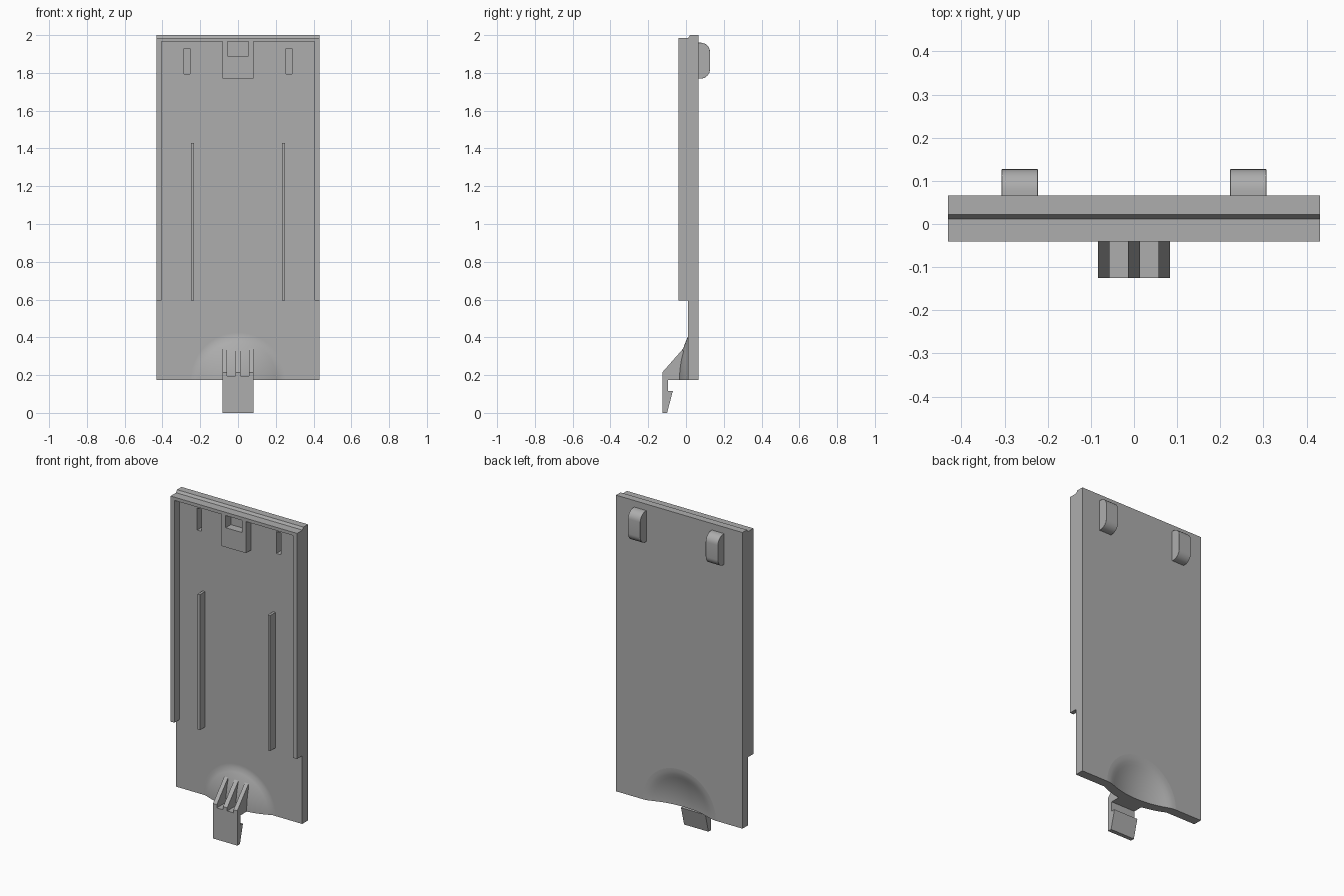
import bpy, bmesh, math
from mathutils import Vector

if "Cube" in bpy.data.objects:
    bpy.data.objects.remove(bpy.data.objects["Cube"], do_unlink=True)

grey = bpy.data.materials.new("grey plastic")
grey.use_nodes = True
colour = (0.42, 0.42, 0.42, 1)
grey.diffuse_color = colour
grey.node_tree.nodes["Principled BSDF"].inputs["Base Color"].default_value = colour

FRONT, BACK, RIM = 0.01, 0.066, -0.041   # depths of the panel and its rim
HALF, BOTTOM = 0.431, 0.175
DOME_R, NOTCH_R, STEPS = 0.228, 0.25, 40


def finish(bm, name, smooth=False):
    bmesh.ops.recalc_face_normals(bm, faces=bm.faces)
    mesh = bpy.data.meshes.new(name)
    bm.to_mesh(mesh)
    bm.free()
    mesh.materials.append(grey)
    ob = bpy.data.objects.new(name, mesh)
    bpy.context.collection.objects.link(ob)
    if smooth:
        bpy.ops.object.select_all(action='DESELECT')
        ob.select_set(True)
        bpy.context.view_layer.objects.active = ob
        bpy.ops.object.shade_smooth_by_angle(angle=math.radians(30))
    return ob


def prism(name, loops, axis, a, b):
    """Extrude outlines (first outer, then holes) from a to b along x or y."""
    bm = bmesh.new()
    for loop in loops:
        vs = [bm.verts.new((a, p, q) if axis == 'x' else (p, a, q)) for p, q in loop]
        for i, v in enumerate(vs):
            bm.edges.new((v, vs[i - 1]))
    bmesh.ops.triangle_fill(bm, edges=bm.edges[:], use_beauty=True)
    new = bmesh.ops.extrude_face_region(bm, geom=bm.faces[:])['geom']
    shift = Vector((b - a, 0, 0) if axis == 'x' else (0, b - a, 0))
    bmesh.ops.translate(bm, vec=shift, verts=[v for v in new if isinstance(v, bmesh.types.BMVert)])
    return finish(bm, name)


def rect(x0, x1, z0, z1):
    return [(x0, z0), (x1, z0), (x1, z1), (x0, z1)]


# Panel with a round notch for the thumb dome and two slots
notch = [(-NOTCH_R * math.cos(math.pi * i / STEPS),
          BOTTOM + NOTCH_R * math.sin(math.pi * i / STEPS)) for i in range(STEPS + 1)]
outline = [(-HALF, BOTTOM)] + notch + [(HALF, BOTTOM), (HALF, 1.985), (-HALF, 1.985)]
slots = [rect(s * 0.27 - 0.015, s * 0.27 + 0.015, 1.795, 1.93) for s in (-1, 1)]
prism("panel", [outline] + slots, 'y', FRONT, BACK)

# Stepped lip along the top edge
prism("top_lip", [[(0.012, 1.985), (0.022, 2.0), (BACK, 2.0), (BACK, 1.985)]], 'x', -HALF, HALF)

# Rim: one outline running down both sides and across the top
inner = 0.405
prism("rim", [[(-HALF, 0.595), (-HALF, 1.985), (HALF, 1.985), (HALF, 0.595),
               (inner, 0.595), (inner, 1.965), (-inner, 1.965), (-inner, 0.595)]],
      'y', RIM, FRONT)

# Latch block with an open window below the rim
prism("latch_block", [[(-0.083, 1.965), (-0.083, 1.77), (0.083, 1.77), (0.083, 1.965),
                       (0.055, 1.965), (0.055, 1.89), (-0.055, 1.89), (-0.055, 1.965)]],
      'y', RIM, FRONT)

# Long stiffening ribs and the rounded lugs on the back
r = 0.05
lug = [(BACK - 0.002, 1.77)]
for cz, start in ((1.77 + r, -90), (1.96 - r, 0)):
    for i in range(9):
        t = math.radians(start + i * 90 / 8)
        lug.append((0.127 - r + r * math.cos(t), cz + r * math.sin(t)))
lug.append((BACK - 0.002, 1.96))
for side, s in (("right", -1), ("left", 1)):
    prism(side + "_rib", [rect(s * 0.24 - 0.008, s * 0.24 + 0.008, 0.595, 1.43)], 'y', RIM, FRONT)
    ob = prism(side + "_lug", [lug], 'x', s * 0.265 - 0.042, s * 0.265 + 0.042)
    bev = ob.modifiers.new("soft_edges", 'BEVEL')
    bev.width, bev.segments, bev.limit_method = 0.008, 2, 'ANGLE'
    bev.angle_limit = math.radians(40)
    bpy.ops.object.select_all(action='DESELECT')
    ob.select_set(True)
    bpy.context.view_layer.objects.active = ob
    bpy.ops.object.shade_smooth_by_angle(angle=math.radians(50))

# Thumb dome: half-turned shell, raised in front and hollow behind
h = FRONT - RIM
R = (DOME_R ** 2 + h ** 2) / (2 * h)


def cap(y, radius):
    return y + R - math.sqrt(R * R - radius * radius)


profile = [(DOME_R * i / 10, cap(RIM, DOME_R * i / 10)) for i in range(11)]
profile += [(NOTCH_R, FRONT), (NOTCH_R, BACK), (0.23, 0.0645), (0.21, 0.060)]
profile += [(0.19 * i / 8, cap(0.018, 0.19 * i / 8)) for i in range(8, -1, -1)]
bm = bmesh.new()
vs = [bm.verts.new((p, y, BOTTOM)) for p, y in profile]
for a, b in zip(vs, vs[1:]):
    bm.edges.new((a, b))
bmesh.ops.spin(bm, geom=bm.verts[:] + bm.edges[:], cent=(0, 0, BOTTOM), axis=(0, -1, 0),
               angle=math.pi, steps=STEPS)
bmesh.ops.remove_doubles(bm, verts=bm.verts, dist=0.0001)
bmesh.ops.triangle_fill(bm, edges=[e for e in bm.edges if e.is_boundary], use_beauty=True)
finish(bm, "thumb_dome", smooth=True)

# Snap tongue with its hook, and three sloping gussets
tongue = [(-0.125, 0), (-0.125, 0.195), (-0.03, 0.195), (-0.03, BOTTOM), (-0.095, BOTTOM),
          (-0.095, 0.115), (-0.07, 0.115), (-0.1, 0)]
prism("snap_tongue", [tongue], 'x', -0.083, 0.083)
gusset = [(-0.125, 0.195), (-0.125, 0.215), (-0.015, 0.34), (-0.01, 0.195)]
for name, x, w in (("right", -0.07, 0.013), ("middle", 0, 0.014), ("left", 0.07, 0.013)):
    prism(name + "_gusset", [gusset], 'x', x - w, x + w)
